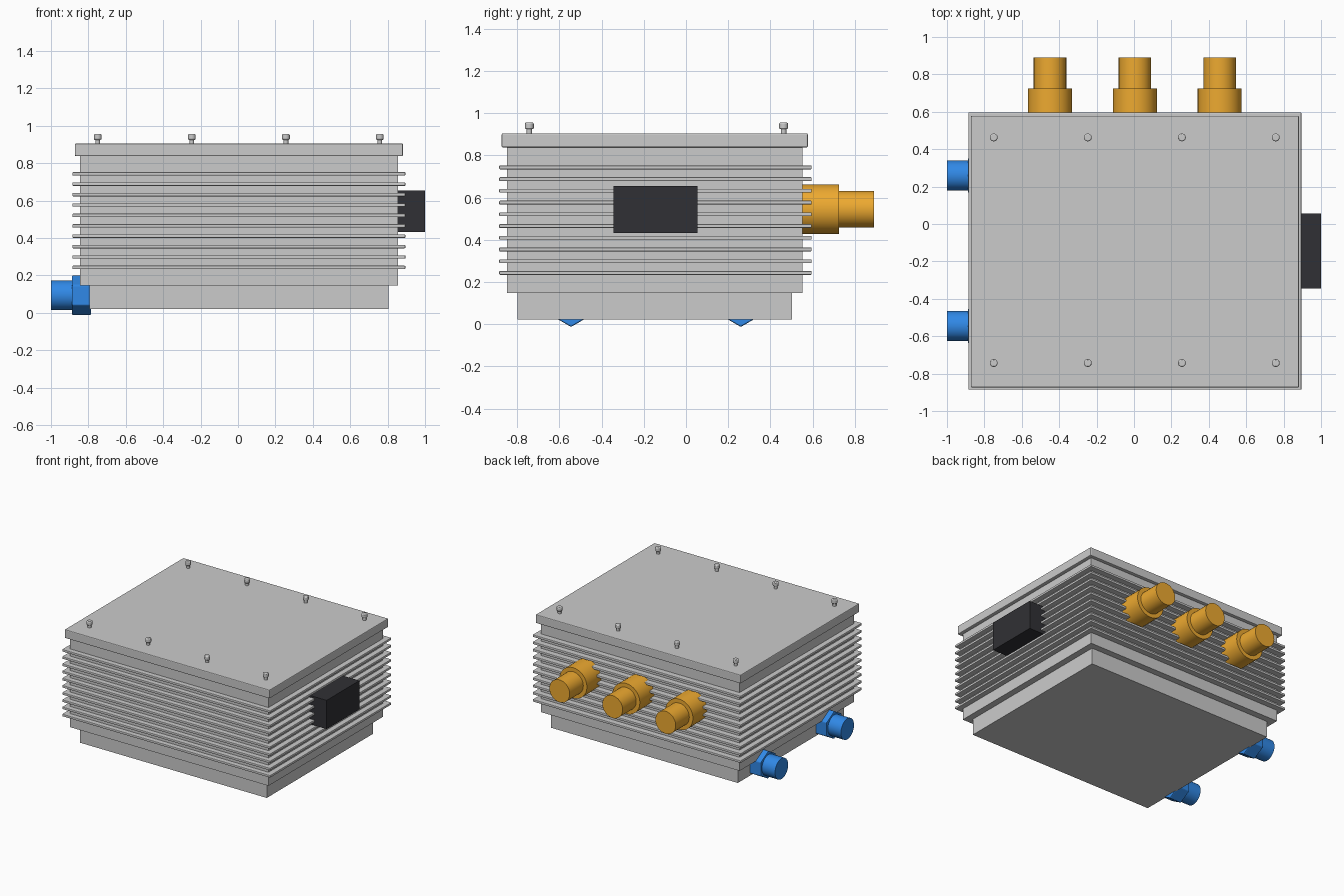
import bpy, math
from mathutils import Matrix

if "Cube" in bpy.data.objects:
    bpy.data.objects.remove(bpy.data.objects["Cube"])


def material(name, rgb):
    m = bpy.data.materials.new(name)
    m.diffuse_color = (*rgb, 1)
    m.use_nodes = True
    m.node_tree.nodes["Principled BSDF"].inputs["Base Color"].default_value = m.diffuse_color
    return m


ORANGE = material("orange", (0.85, 0.40, 0.03))
BLUE = material("blue", (0.03, 0.25, 0.80))
BLACK = material("black", (0.03, 0.03, 0.035))


def finish(ob, name, mat=None, bevel=0, smooth=False):
    ob.name = name
    if mat:
        ob.data.materials.append(mat)
    if bevel:
        b = ob.modifiers.new("bevel", 'BEVEL')
        b.width, b.segments, b.limit_method = bevel, 2, 'ANGLE'
    if smooth:
        bpy.ops.object.shade_smooth_by_angle(angle=math.radians(35))
    return ob


def box(name, x, y, z, mat=None, bevel=0):
    bpy.ops.mesh.primitive_cube_add(size=1)
    ob = bpy.context.object
    ob.data.transform(Matrix.Translation([(a + b) / 2 for a, b in (x, y, z)])
                      @ Matrix.Diagonal([b - a for a, b in (x, y, z)] + [1]))
    return finish(ob, name, mat, bevel)


def cylinder(name, r, a, b, axis, mat=None, sides=32, bevel=0, spin=0):
    """Cylinder running along the axis from point a to the coordinate b."""
    i = 'XYZ'.index(axis)
    centre = list(a)
    centre[i] = (a[i] + b) / 2
    bpy.ops.mesh.primitive_cylinder_add(vertices=sides, radius=r, depth=abs(b - a[i]))
    ob = bpy.context.object
    turn = {'X': Matrix.Rotation(math.pi / 2, 4, 'Y'),
            'Y': Matrix.Rotation(math.pi / 2, 4, 'X'),
            'Z': Matrix.Identity(4)}[axis]
    ob.data.transform(Matrix.Translation(centre) @ turn @ Matrix.Rotation(spin, 4, 'Z'))
    return finish(ob, name, mat, bevel, sides > 8)


# Housing: base, body and lid
box("base", (-0.795, 0.805), (-0.798, 0.502), (0.021, 0.16))
box("body", (-0.845, 0.855), (-0.848, 0.552), (0.147, 0.85))
box("lid", (-0.872, 0.882), (-0.874, 0.578), (0.838, 0.905), bevel=0.006)

# Cooling fins running all the way round
for i in range(10):
    z = 0.243 + i * 0.0556
    box(f"cooling_fin_{i + 1}", (-0.885, 0.895), (-0.886, 0.596),
        (z - 0.009, z + 0.009), bevel=0.004)

# Lid screws
for x in (-0.75, -0.247, 0.256, 0.758):
    for y in (-0.743, 0.463):
        cylinder("screw_shank", 0.013, (x, y, 0.89), 0.93, 'Z', sides=16)
        cylinder("screw_head", 0.021, (x, y, 0.925), 0.956, 'Z', sides=24, bevel=0.006)

# Stepped cable connectors on the back
for x in (-0.449, 0.005, 0.458):
    cylinder("connector_collar", 0.118, (x, 0.54, 0.545), 0.725, 'Y', ORANGE)
    cylinder("connector_tip", 0.087, (x, 0.72, 0.545), 0.891, 'Y', ORANGE)

# Coolant ports with hex nuts on the left
for y in (-0.545, 0.26):
    cylinder("port_nut", 0.107, (-0.785, y, 0.094), -0.888, 'X', BLUE,
             sides=6, bevel=0.006, spin=math.pi / 6)
    cylinder("port_pipe", 0.08, (-0.785, y, 0.094), -1.0, 'X', BLUE)

# Plug socket on the right
box("plug_socket", (0.85, 1.0), (-0.345, 0.055), (0.433, 0.655), BLACK)
